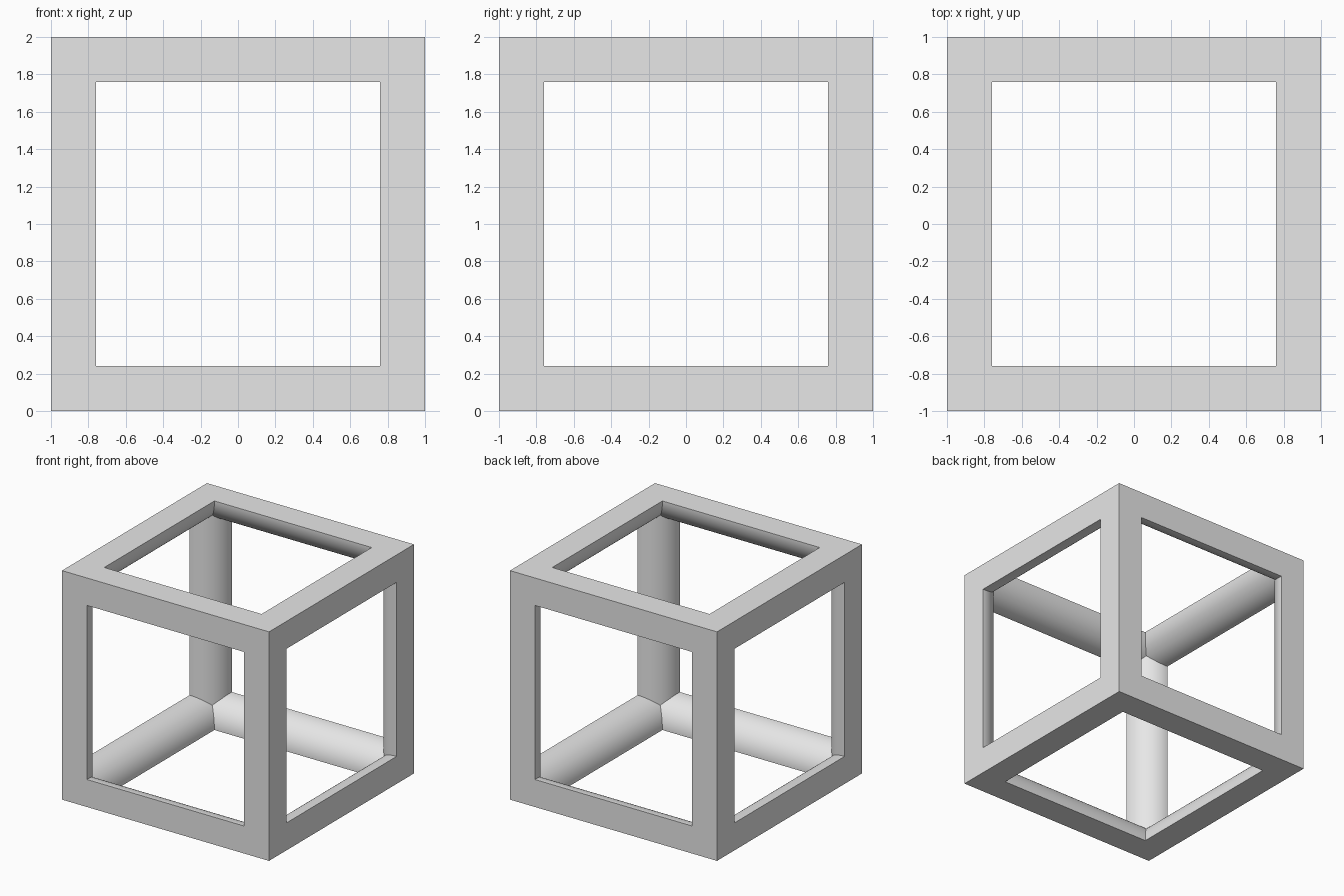
import bpy, bmesh, math
from mathutils import Matrix, Vector

cube = bpy.data.objects.get("Cube")
if cube:
    bpy.data.objects.remove(cube, do_unlink=True)

RADIUS = 0.24    # reach of each bar from the cube's edge
SEGMENTS = 32    # steps around the rounded inner side

# Plain grey material
grey = bpy.data.materials.new("light_grey")
grey.use_nodes = True
colour = (0.8, 0.8, 0.8, 1)
grey.diffuse_color = colour
grey.node_tree.nodes["Principled BSDF"].inputs["Base Color"].default_value = colour

# Bar section: a quarter disc centred on the cube's edge
profile = [(0, 0)]
for i in range(SEGMENTS + 1):
    angle = math.pi / 2 * i / SEGMENTS
    profile.append((RADIUS * math.cos(angle), RADIUS * math.sin(angle)))


def add_bar(bm, axis, side_a, side_b):
    """Add one mitred bar along an axis, on the edge picked by two signs."""
    rings = []
    for end in (-1, 1):
        ring = []
        for a, b in profile:
            co = Vector((0, 0, 0))
            co[axis] = end * (1 - max(a, b))
            co[(axis + 1) % 3] = side_a * (1 - a)
            co[(axis + 2) % 3] = side_b * (1 - b)
            ring.append(bm.verts.new(co))
        rings.append(ring)
    low, high = rings
    for i in range(len(profile)):
        j = (i + 1) % len(profile)
        bm.faces.new((low[i], low[j], high[j], high[i]))


# Twelve bars joined at their mitres
bm = bmesh.new()
for axis in range(3):
    for side_a in (-1, 1):
        for side_b in (-1, 1):
            add_bar(bm, axis, side_a, side_b)
bmesh.ops.remove_doubles(bm, verts=bm.verts, dist=0.0001)
bmesh.ops.recalc_face_normals(bm, faces=bm.faces)
bmesh.ops.transform(bm, matrix=Matrix.Translation((0, 0, 1)), verts=bm.verts)

mesh = bpy.data.meshes.new("cube_frame")
bm.to_mesh(mesh)
bm.free()
mesh.materials.append(grey)
frame = bpy.data.objects.new("cube_frame", mesh)
bpy.context.collection.objects.link(frame)

# Smooth round sides, crisp mitres and corners
bpy.ops.object.select_all(action="DESELECT")
frame.select_set(True)
bpy.context.view_layer.objects.active = frame
bpy.ops.object.shade_smooth_by_angle(angle=math.radians(30))
